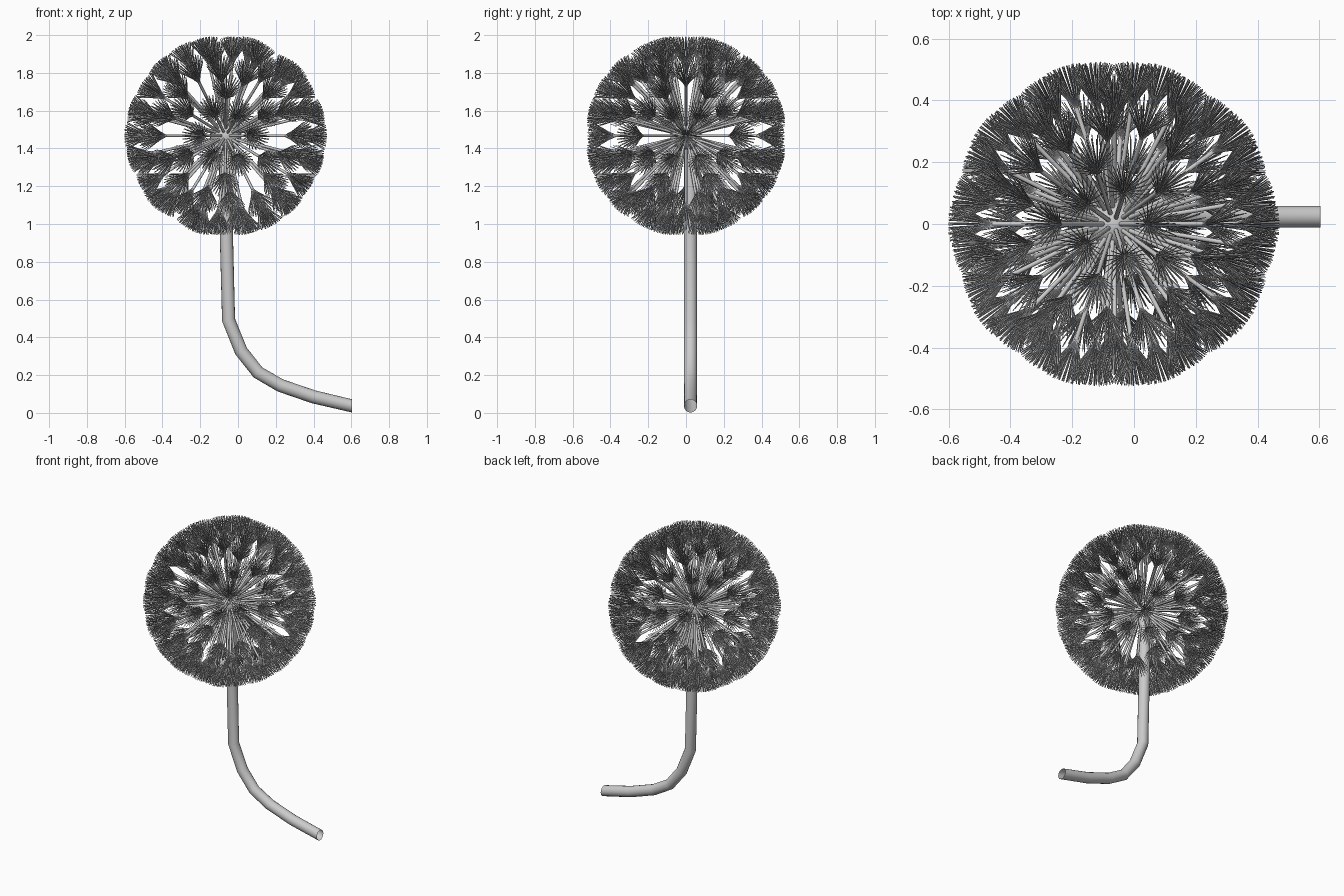
import bpy, bmesh, math
from mathutils import Vector

if "Cube" in bpy.data.objects:
    bpy.data.objects.remove(bpy.data.objects["Cube"])

CENTRE = Vector((-0.065, 0, 1.467))
OUTER = 0.535        # tip radius of the whole head
NECK = 0.39          # where a tuft leaves its stalk


def tube(bm, pts, radii, sides, start_t=None, cap=False):
    """Sweep a round section along a list of points."""
    rings = []
    n = len(pts)
    for i, p in enumerate(pts):
        a, b = pts[max(i - 1, 0)], pts[min(i + 1, n - 1)]
        t = (b - a).normalized()
        if 0 < i < n - 1:
            t = ((p - a).normalized() + (b - p).normalized()).normalized()
        if i == 0 and start_t:
            t = start_t
        ref = Vector((0, 1, 0)) if abs(t.y) < 0.9 else Vector((1, 0, 0))
        u = t.cross(ref).normalized()
        v = t.cross(u)
        rings.append([bm.verts.new(p + radii[i] * (math.cos(w) * u + math.sin(w) * v))
                      for w in (2 * math.pi * k / sides for k in range(sides))])
    for r, s in zip(rings, rings[1:]):
        for k in range(sides):
            j = (k + 1) % sides
            bm.faces.new((r[k], r[j], s[j], s[k]))
    if cap:
        bm.faces.new(rings[0][::-1])
        bm.faces.new(rings[-1])


def to_mesh(bm, name, smooth=True):
    bmesh.ops.recalc_face_normals(bm, faces=bm.faces)
    me = bpy.data.meshes.new(name)
    bm.to_mesh(me)
    bm.free()
    for p in me.polygons:
        p.use_smooth = smooth and len(p.vertices) <= 4
    return me


def add(name, me):
    ob = bpy.data.objects.new(name, me)
    bpy.context.collection.objects.link(ob)
    return ob


# stem: bent tube rising from the ground into the head
path = [(0.604, 0.037), (0.40, 0.085), (0.225, 0.145), (0.106, 0.214), (0.016, 0.328),
        (-0.05, 0.492), (-0.063, 1.0), (-0.065, 1.36)]
pts = [Vector((x, 0.024, z)) for x, z in path] + [CENTRE.copy()]
bm = bmesh.new()
tube(bm, pts, [0.035] * len(pts), 16, start_t=Vector((-1, 0, 0)))
add("stem", to_mesh(bm, "stem"))

# core: ball that carries the seeds
bm = bmesh.new()
bmesh.ops.create_uvsphere(bm, u_segments=32, v_segments=16, radius=0.083)
add("core", to_mesh(bm, "core")).location = CENTRE

# seed: thin stalk along +z with a flared brush of bristles
bm = bmesh.new()
tube(bm, [Vector((0, 0, 0.06)), Vector((0, 0, NECK + 0.01))], [0.0075, 0.0075], 8, cap=True)
length = OUTER - NECK
for count, spread in ((24, 29), (20, 21), (12, 12), (6, 4)):
    ang = math.radians(spread)
    for k in range(count):
        w = 2 * math.pi * (k + spread * 0.1) / count
        out = Vector((math.cos(w), math.sin(w), 0))
        line = []
        for f, bend in ((0, 0), (0.3, 0.78), (0.65, 0.92), (1, 1)):
            d = length * f
            line.append(out * (0.004 + d * math.sin(ang * bend))
                        + Vector((0, 0, NECK + d * math.cos(ang * bend) * (1 + 0.05 * f * spread / 29))))
        tube(bm, line, [0.0022, 0.0022, 0.002, 0.0015], 3)
seed = to_mesh(bm, "seed")

# seeds point along the edge midpoints of a subdivided icosphere
guide = bmesh.new()
bmesh.ops.create_icosphere(guide, subdivisions=2, radius=1)
dirs = [(e.verts[0].co + e.verts[1].co).normalized() for e in guide.edges]
guide.free()
for i, d in enumerate(dirs):
    ob = add(f"seed_{i + 1:03d}", seed)
    ob.location = CENTRE
    ob.rotation_mode = 'QUATERNION'
    ob.rotation_quaternion = d.to_track_quat('Z', 'Y')
